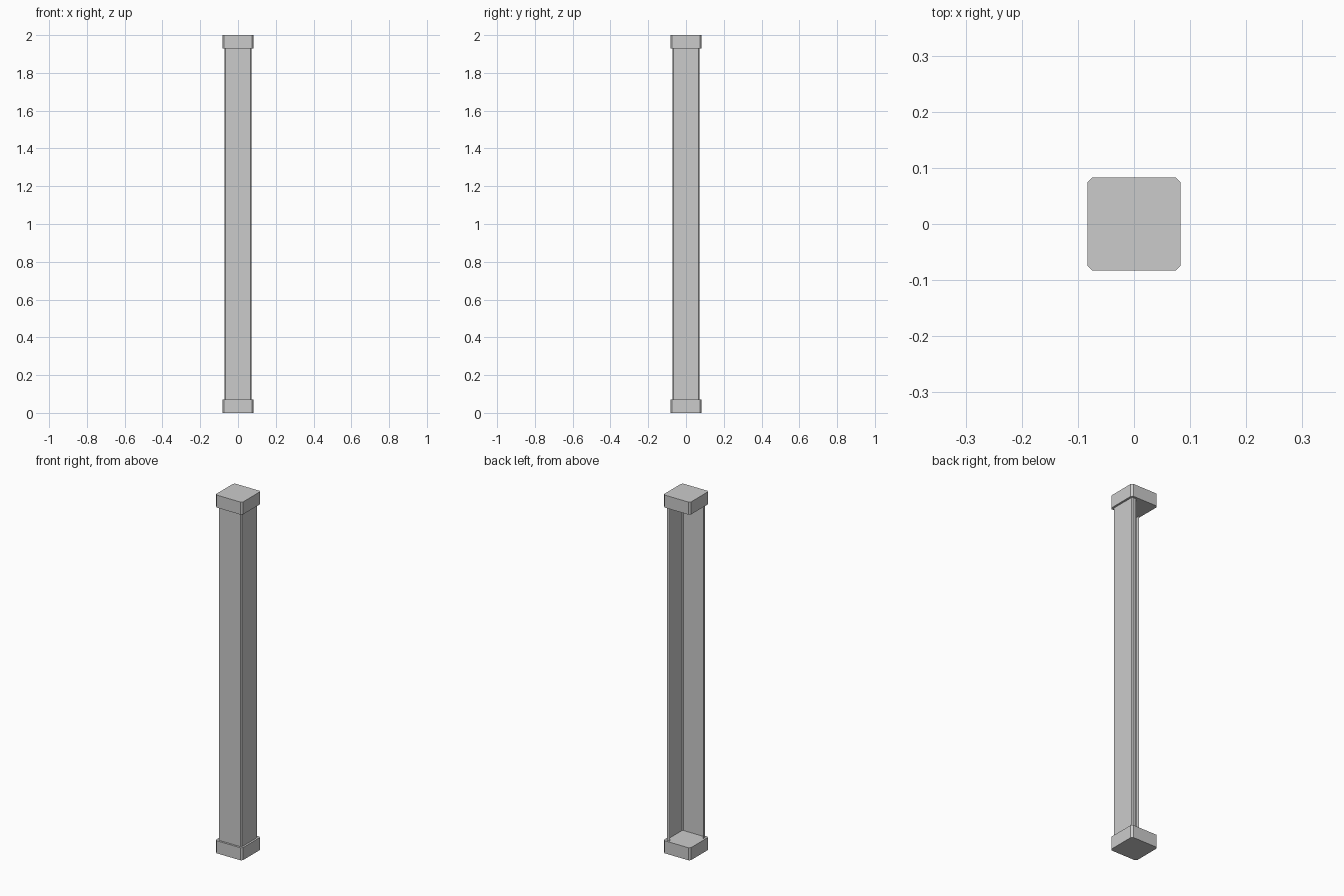
import bpy

if "Cube" in bpy.data.objects:
    bpy.data.objects.remove(bpy.data.objects["Cube"])

CAP_HALF, CAP_CUT, CAP_H = 0.083, 0.009, 0.07
SHAFT_HALF, SHAFT_CUT, LIP = 0.072, 0.006, 0.024
HEIGHT = 2.0


def make_mesh(name, verts, faces):
    mesh = bpy.data.meshes.new(name)
    mesh.from_pydata(verts, [], faces)
    mesh.update()
    obj = bpy.data.objects.new(name, mesh)
    bpy.context.collection.objects.link(obj)
    return obj


def extrude_profile(name, profile, z0, z1, closed):
    n = len(profile)
    verts = [(x, y, z) for z in (z0, z1) for x, y in profile]
    faces = [(i, (i + 1) % n, (i + 1) % n + n, i + n)
             for i in range(n if closed else n - 1)]
    if closed:
        faces += [tuple(reversed(range(n))), tuple(range(n, 2 * n))]
    return make_mesh(name, verts, faces)


# End caps: square blocks with clipped corners
h, c = CAP_HALF, CAP_HALF - CAP_CUT
octagon = [(-c, -h), (c, -h), (h, -c), (h, c),
           (c, h), (-c, h), (-h, c), (-h, -c)]
extrude_profile("bottom_cap", octagon, 0, CAP_H, True)
extrude_profile("top_cap", octagon, HEIGHT - CAP_H, HEIGHT, True)

# Shaft: thin angle sheet with front and right walls, open at back left,
# clipped corners and a narrow lip along each free edge
s, k = SHAFT_HALF, SHAFT_HALF - SHAFT_CUT
angle = [(-s, -s + LIP), (-s, -k), (-k, -s), (k, -s),
         (s, -k), (s, k), (k, s), (s - LIP, s)]
extrude_profile("angle_shaft", angle, CAP_H, HEIGHT - CAP_H, False)
